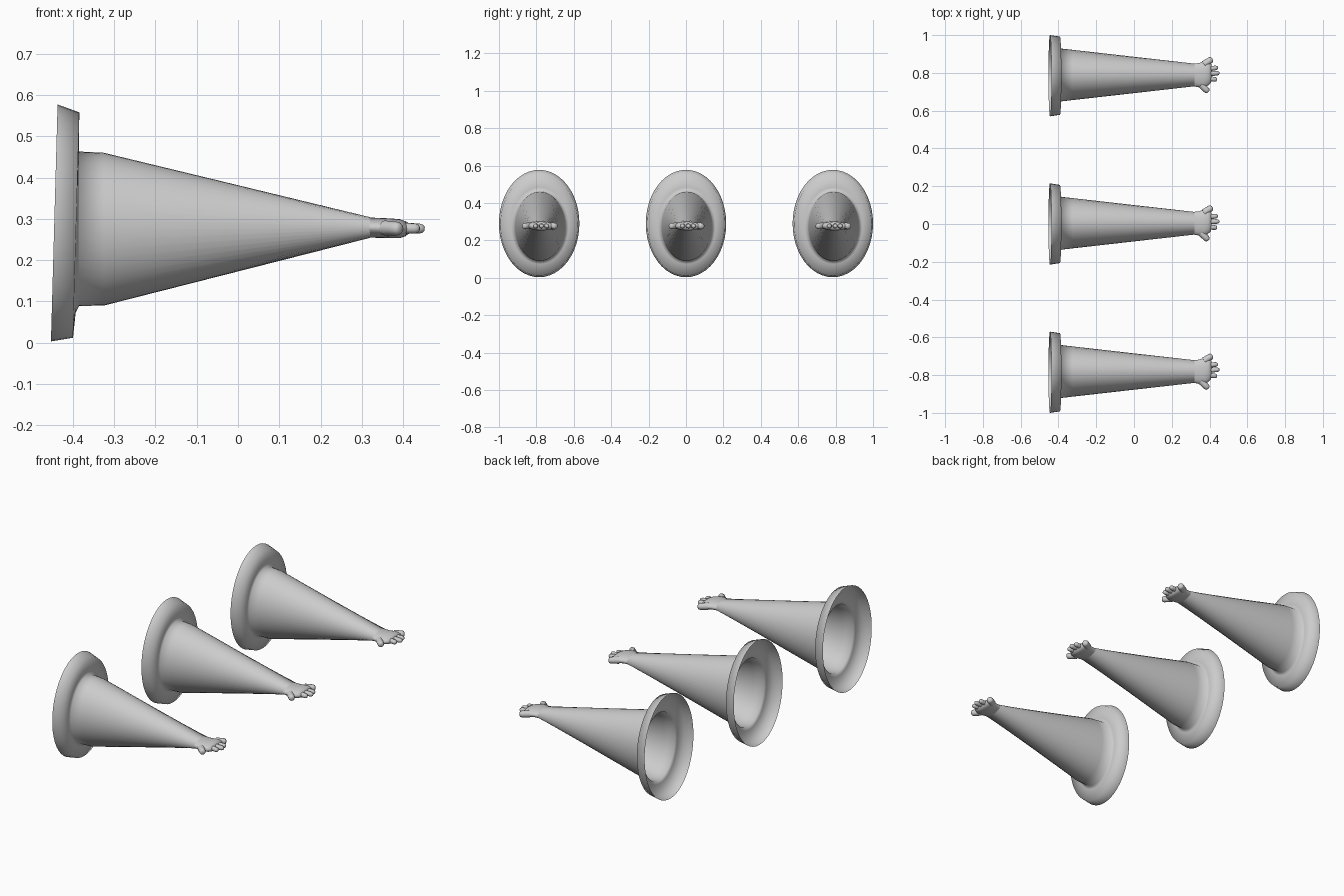
import bpy, bmesh, math
from mathutils import Vector

if "Cube" in bpy.data.objects:
    bpy.data.objects.remove(bpy.data.objects["Cube"])

grey = bpy.data.materials.new("light grey")
grey.diffuse_color = (0.6, 0.6, 0.6, 1)
grey.use_nodes = True
grey.node_tree.nodes["Principled BSDF"].inputs["Base Color"].default_value = grey.diffuse_color


def add_rings(bm, rings, sides, cap_start=False, cap_end=False):
    """Skin a list of closed rings; each ring is a list of points."""
    loops = [[bm.verts.new(p) for p in ring] for ring in rings]
    for a, b in zip(loops, loops[1:]):
        for i in range(sides):
            j = (i + 1) % sides
            bm.faces.new((a[i], a[j], b[j], b[i]))
    if cap_start:
        bm.faces.new(loops[0][::-1])
    if cap_end:
        bm.faces.new(loops[-1])


def ellipse(x, cy, cz, ry, rz, sides, lean=0.0):
    pts = []
    for i in range(sides):
        a = 2 * math.pi * i / sides
        z = rz * math.sin(a)
        pts.append((x + lean * z, cy + ry * math.cos(a), cz + z))
    return pts


def finish(bm, name, angle):
    mesh = bpy.data.meshes.new(name)
    bm.to_mesh(mesh)
    bm.free()
    mesh.materials.append(grey)
    obj = bpy.data.objects.new(name, mesh)
    bpy.context.collection.objects.link(obj)
    bpy.ops.object.select_all(action='DESELECT')
    obj.select_set(True)
    bpy.context.view_layer.objects.active = obj
    bpy.ops.object.shade_smooth_by_angle(angle=math.radians(angle))


def sleeve(name, y):
    """Open dished cuff, then the tapering sleeve down to the wrist."""
    profile = [  # x, centre y, centre z, half width, half height, lean
        (-0.445, 0.000, 0.290, 0.215, 0.287, 0.028),
        (-0.392, 0.000, 0.285, 0.207, 0.273, 0.028),
        (-0.389, 0.003, 0.278, 0.155, 0.205, 0.02),
        (-0.385, 0.004, 0.276, 0.140, 0.187, 0.0),
        (-0.325, 0.004, 0.275, 0.133, 0.185, 0.0),
        (0.320, 0.004, 0.279, 0.060, 0.025, 0.0),
    ]
    bm = bmesh.new()
    add_rings(bm, [ellipse(x, y + cy, cz, ry, rz, 48, k)
                   for x, cy, cz, ry, rz, k in profile], 48)
    finish(bm, name, 100)


def digit(bm, base, tip, r0, r1):
    """Rounded tapering finger between two points."""
    base, tip = Vector(base), Vector(tip)
    axis = (tip - base).normalized()
    side = axis.cross(Vector((0, 0, 1))).normalized()
    up = side.cross(axis)
    rings = []
    for t, s in ((0, 1), (0.5, 1.0), (0.8, 1.0), (0.94, 0.8), (1.0, 0.4)):
        r = (r0 + (r1 - r0) * t) * s
        c = base.lerp(tip, t)
        rings.append([c + r * (side * math.cos(a) + up * math.sin(a))
                      for a in (2 * math.pi * i / 12 for i in range(12))])
    add_rings(bm, rings, 12, True, True)


def hand(name, y):
    bm = bmesh.new()
    # palm
    palm = [(0.315, 0.004, 0.279, 0.0600, 0.0245),
            (0.345, 0.003, 0.278, 0.0640, 0.0240),
            (0.370, 0.006, 0.277, 0.0710, 0.0240),
            (0.392, 0.014, 0.276, 0.0660, 0.0230),
            (0.406, 0.016, 0.276, 0.0560, 0.0180),
            (0.411, 0.016, 0.276, 0.0380, 0.0080)]
    add_rings(bm, [ellipse(x, y + cy, cz, ry, rz, 24)
                   for x, cy, cz, ry, rz in palm], 24, False, True)
    # fingers, outer finger and thumb
    for bx, by, tx, ty, r in ((0.385, 0.035, 0.444, 0.043, 0.0135),
                              (0.385, 0.010, 0.452, 0.014, 0.0135),
                              (0.385, -0.015, 0.440, -0.020, 0.0135),
                              (0.370, 0.060, 0.415, 0.089, 0.0190),
                              (0.355, -0.048, 0.394, -0.086, 0.0180)):
        digit(bm, (bx, y + by, 0.278), (tx, y + ty, 0.276), r, r * 0.88)
    bmesh.ops.recalc_face_normals(bm, faces=bm.faces)
    finish(bm, name, 60)


# three matching arms in a row
for label, y in (("near", -0.785), ("middle", 0.0), ("far", 0.785)):
    sleeve(label + "_sleeve", y)
    hand(label + "_hand", y)
